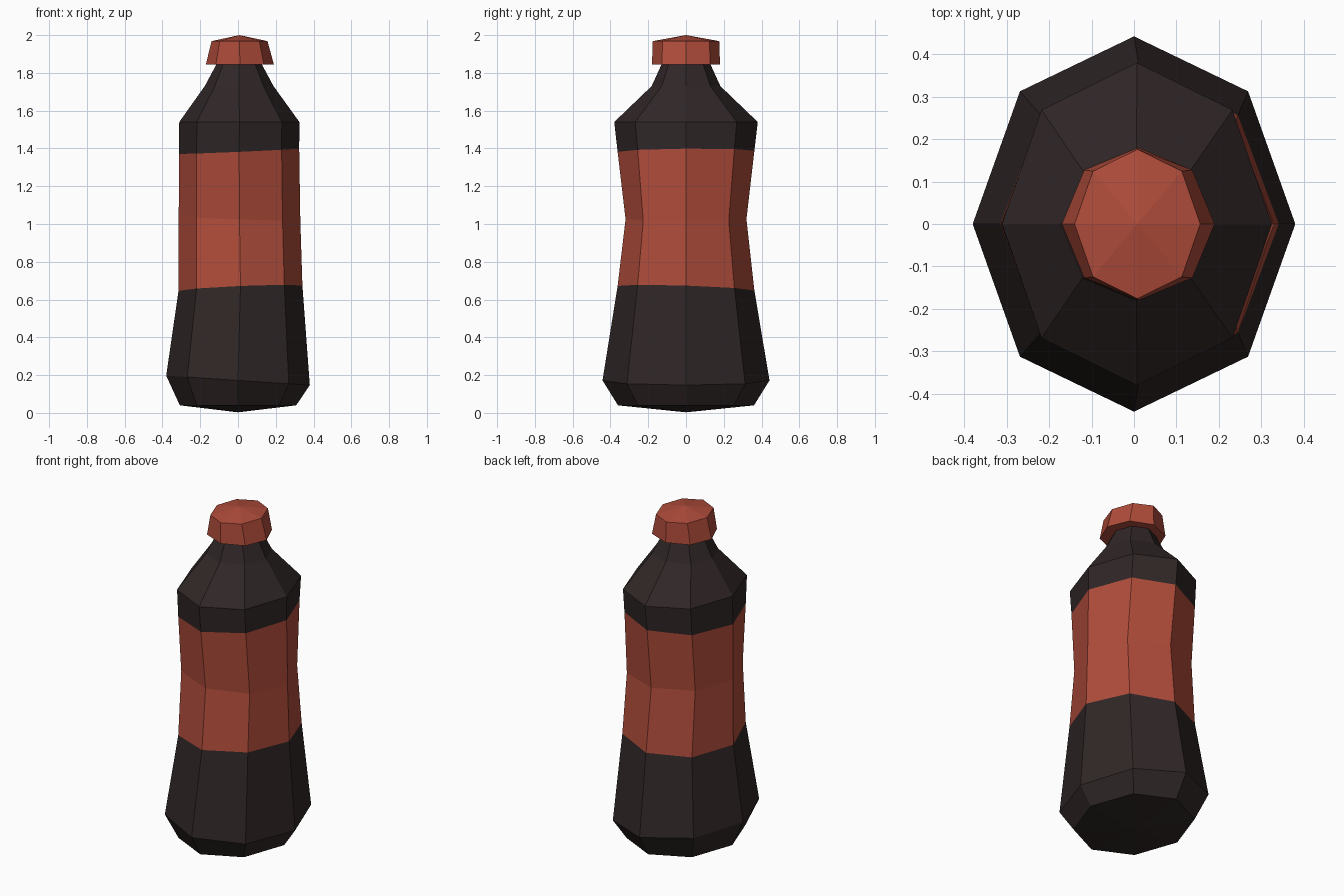
import bpy, bmesh, math

if "Cube" in bpy.data.objects:
    bpy.data.objects.remove(bpy.data.objects["Cube"])


def material(name, rgb):
    m = bpy.data.materials.new(name)
    m.diffuse_color = (*rgb, 1)
    m.use_nodes = True
    m.node_tree.nodes["Principled BSDF"].inputs["Base Color"].default_value = m.diffuse_color
    return m


dark = material("dark brown", (0.030, 0.020, 0.020))
red = material("brick red", (0.43, 0.072, 0.043))


def lathe(name, rings, bottom, top, mats, red_bands=()):
    """Eight-sided stack of rings: (z, centre x, radius x, radius y, tilt x, tilt y)."""
    bm = bmesh.new()
    loops = []
    for z, cx, rx, ry, tx, ty in rings:
        loop = []
        for i in range(8):
            c, s = math.cos(i * math.pi / 4), math.sin(i * math.pi / 4)
            loop.append(bm.verts.new((cx + rx * c, ry * s, z + tx * c + ty * s)))
        loops.append(loop)
    for band, (a, b) in enumerate(zip(loops, loops[1:])):
        for i in range(8):
            j = (i + 1) % 8
            f = bm.faces.new((a[i], a[j], b[j], b[i]))
            f.material_index = 1 if band in red_bands else 0
    # fan-shaped end caps
    for loop, tip in ((loops[0], bottom), (loops[-1], top)):
        v = bm.verts.new(tip)
        for i in range(8):
            bm.faces.new((loop[i], loop[(i + 1) % 8], v))
    bmesh.ops.recalc_face_normals(bm, faces=bm.faces)
    me = bpy.data.meshes.new(name)
    bm.to_mesh(me)
    bm.free()
    for m in mats:
        me.materials.append(m)
    ob = bpy.data.objects.new(name, me)
    bpy.context.collection.objects.link(ob)
    return ob


# Bottle body, with the waisted label as two red bands
lathe("bottle_body", [
    (0.04, 0.00, 0.308, 0.36, 0, 0),
    (0.172, 0.00, 0.38, 0.442, -0.025, 0),
    (0.660, 0.013, 0.328, 0.362, 0.014, -0.012),
    (1.025, 0.008, 0.322, 0.32, -0.010, 0),
    (1.385, 0.006, 0.318, 0.362, 0.014, 0.003),
    (1.54, 0.007, 0.318, 0.38, 0, 0),
    (1.73, 0.006, 0.182, 0.182, 0, 0),
    (1.855, 0.006, 0.115, 0.125, 0, 0),
], (0, 0, 0.003), (0.006, 0, 1.86), [dark, red], red_bands=(2, 3))

# Screw cap with a low pointed top
lathe("bottle_cap", [
    (1.845, 0.010, 0.180, 0.180, 0, 0),
    (1.968, 0.008, 0.148, 0.176, 0, 0),
], (0.008, 0, 1.845), (0.008, 0, 2.0), [red])
